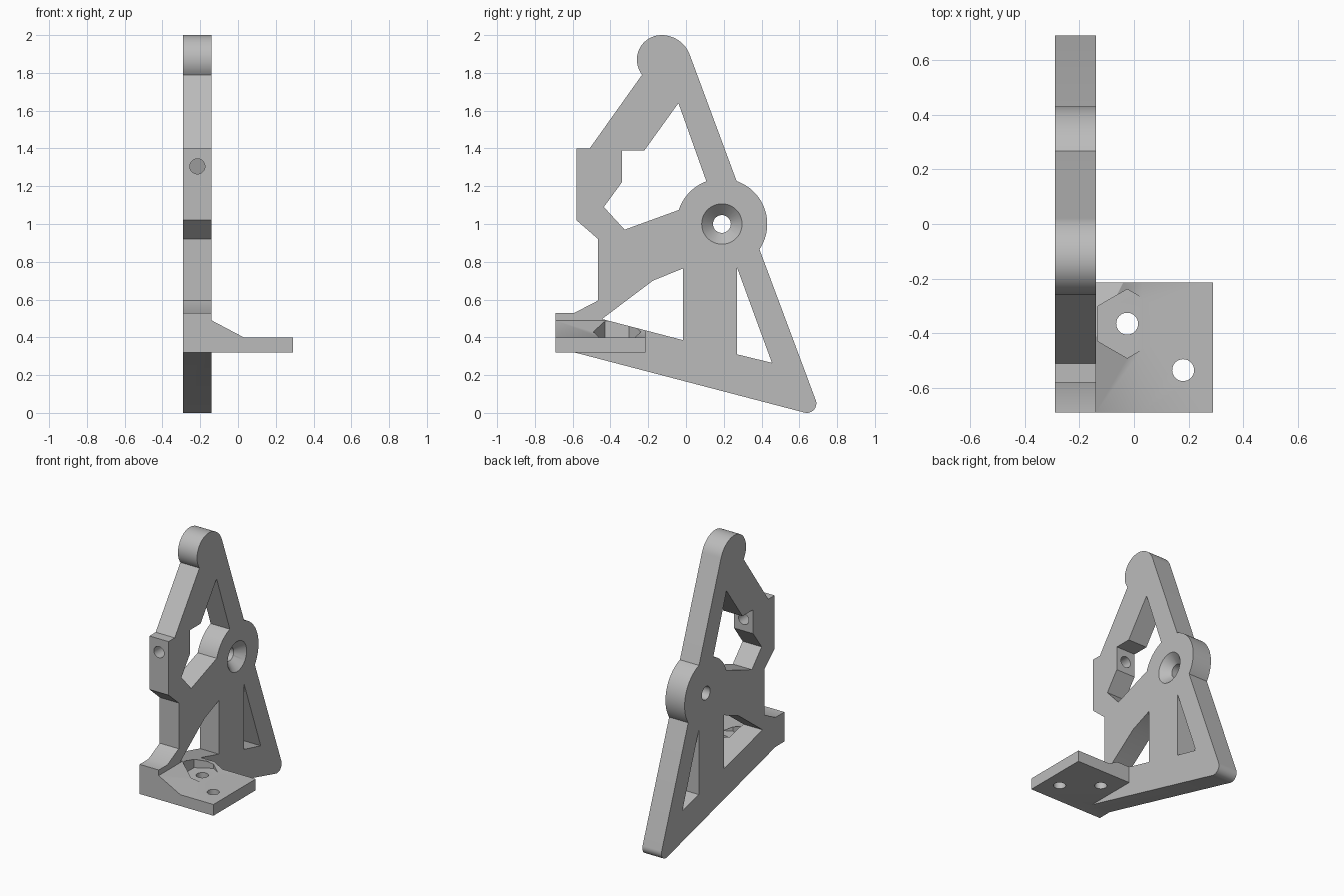
import bpy, bmesh
from math import cos, sin, radians, pi
from mathutils import Matrix, Vector

if "Cube" in bpy.data.objects:
    bpy.data.objects.remove(bpy.data.objects["Cube"])

grey = bpy.data.materials.new("plain grey")
grey.use_nodes = True
colour = (0.5, 0.5, 0.5, 1)
grey.diffuse_color = colour
grey.node_tree.nodes["Principled BSDF"].inputs["Base Color"].default_value = colour


def add_object(name, bm):
    bmesh.ops.recalc_face_normals(bm, faces=bm.faces)
    mesh = bpy.data.meshes.new(name)
    bm.to_mesh(mesh)
    bm.free()
    mesh.materials.append(grey)
    obj = bpy.data.objects.new(name, mesh)
    bpy.context.collection.objects.link(obj)
    return obj


def prism(name, points, axis, low, high):
    """Extrude a profile along x (points y,z), y (x,z) or z (x,y)."""
    bm = bmesh.new()
    start, step = [], Vector()
    index = "xyz".index(axis)
    step[index] = high - low
    for p in points:
        co = list(p)
        co.insert(index, low)
        start.append(bm.verts.new(co))
    face = bm.faces.new(start)
    made = bmesh.ops.extrude_face_region(bm, geom=[face])["geom"]
    bmesh.ops.translate(bm, vec=step, verts=[v for v in made if isinstance(v, bmesh.types.BMVert)])
    return add_object(name, bm)


def cone(name, centre, axis, r1, r2, depth):
    bm = bmesh.new()
    turn = Vector((0, 0, 1)).rotation_difference(Vector(axis)).to_matrix().to_4x4()
    bmesh.ops.create_cone(bm, cap_ends=True, segments=48, radius1=r1, radius2=r2,
                          depth=depth, matrix=Matrix.Translation(centre) @ turn)
    return add_object(name, bm)


def arc(centre, r, a, b, steps=16):
    angles = [radians(a + (b - a) * i / steps) for i in range(steps + 1)]
    return [(centre[0] + r * cos(t), centre[1] + r * sin(t)) for t in angles]


def combine(target, tool, operation):
    mod = target.modifiers.new("cut", "BOOLEAN")
    mod.object, mod.operation, mod.solver = tool, operation, "EXACT"
    bpy.context.view_layer.objects.active = target
    bpy.ops.object.modifier_apply(modifier=mod.name)
    bpy.data.objects.remove(tool)


BACK, FRONT = -0.29, -0.14
HUB = (0.19, 1.0)

# Side plate outline: rounded head, hub, rounded foot, shelf step, screw block
outline = (arc((-0.13, 1.87), 0.13, 218, 90)
           + arc((-0.13, 1.84), 0.16, 85, 20)
           + arc(HUB, 0.24, 71, -34, 28)
           + arc((0.64, 0.05), 0.05, 20, -105, 10)
           + [(-0.59, 0.32), (-0.69, 0.32), (-0.69, 0.53), (-0.59, 0.53), (-0.465, 0.595),
              (-0.465, 0.92), (-0.58, 1.02), (-0.58, 1.4), (-0.51, 1.4)])
bracket = prism("bracket", outline, "x", BACK, FRONT)

# Mounting shelf with sloped gusset
shelf = [(-0.2, 0.32), (0.29, 0.32), (0.29, 0.4), (0.03, 0.4), (FRONT, 0.49), (-0.2, 0.49)]
combine(bracket, prism("shelf", shelf, "y", -0.69, -0.215), "UNION")

# Window openings through the plate
upper = [(-0.04, 1.64), (-0.22, 1.39), (-0.34, 1.39), (-0.34, 1.22), (-0.435, 1.09),
         (-0.325, 0.97)] + arc(HUB, 0.24, 162, 110)
lower = [(-0.015, 0.765), (-0.175, 0.7), (-0.445, 0.497), (-0.015, 0.385)]
rear = [(0.27, 0.77), (0.27, 0.31), (0.455, 0.265)]
for name, points in (("upper", upper), ("lower", lower), ("rear", rear)):
    combine(bracket, prism(name + "_opening", points, "x", -0.4, 0.2), "DIFFERENCE")

# Hexagonal nut pocket in the gusset
NUT = (-0.025, -0.365)
hexagon = [(NUT[0] + 0.126 * sin(i * pi / 3), NUT[1] + 0.126 * cos(i * pi / 3)) for i in range(6)]
combine(bracket, prism("nut_pocket", hexagon, "z", 0.4, 0.6), "DIFFERENCE")

# Screw holes in the shelf and in the front block
for x, y in (NUT, (0.18, -0.535)):
    combine(bracket, cone("shelf_hole", (x, y, 0.36), (0, 0, 1), 0.04, 0.04, 0.3), "DIFFERENCE")
combine(bracket, cone("block_hole", (-0.215, -0.47, 1.305), (0, 1, 0), 0.04, 0.04, 0.4), "DIFFERENCE")

# Countersunk pivot hole through the hub
combine(bracket, cone("pivot_hole", (-0.2, *HUB), (1, 0, 0), 0.047, 0.047, 0.4), "DIFFERENCE")
combine(bracket, cone("countersink", (FRONT - 0.025, *HUB), (1, 0, 0), 0.047, 0.117, 0.07), "DIFFERENCE")

bpy.ops.object.select_all(action="DESELECT")
bracket.select_set(True)
bpy.context.view_layer.objects.active = bracket
bpy.ops.object.shade_smooth_by_angle(angle=radians(30))
